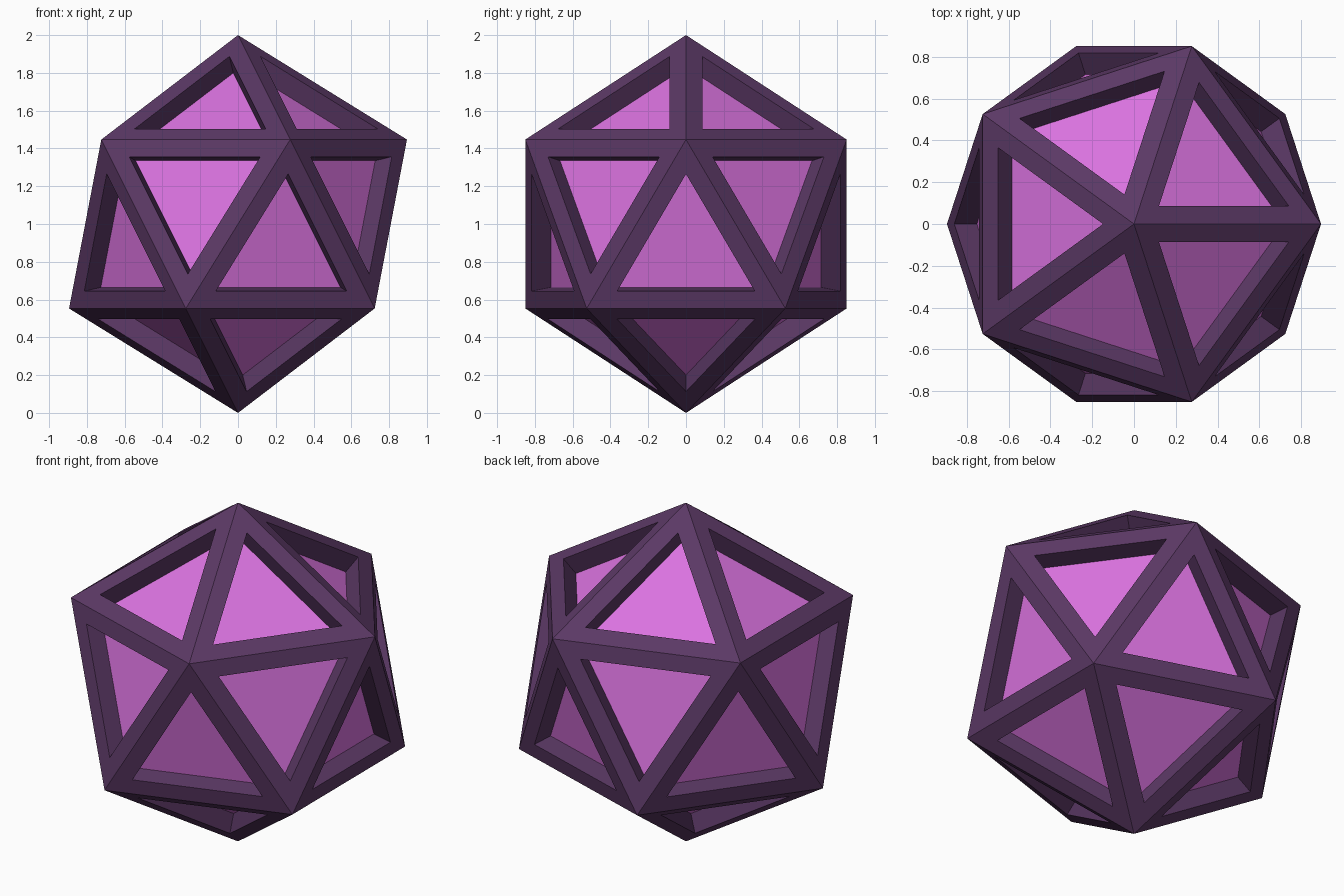
import bpy, bmesh
from mathutils import Matrix

if "Cube" in bpy.data.objects:
    bpy.data.objects.remove(bpy.data.objects["Cube"])

RADIUS = 1.0      # icosahedron corner radius
BORDER = 0.093    # frame width on each face
DEPTH = 0.11      # how far the panels sit below the frame
INRADIUS = 0.79465  # centre-to-face distance for radius 1


def finish(bm, name, colour):
    mesh = bpy.data.meshes.new(name)
    bm.to_mesh(mesh)
    bm.free()
    mat = bpy.data.materials.new(name + "_colour")
    mat.diffuse_color = (*colour, 1)
    mat.use_nodes = True
    mat.node_tree.nodes["Principled BSDF"].inputs["Base Color"].default_value = mat.diffuse_color
    mesh.materials.append(mat)
    obj = bpy.data.objects.new(name, mesh)
    bpy.context.collection.objects.link(obj)
    return obj


def icosahedron(radius):
    bm = bmesh.new()
    bmesh.ops.create_icosphere(bm, subdivisions=1, radius=radius,
                               matrix=Matrix.Translation((0, 0, RADIUS)))
    bm.normal_update()
    return bm


# Outer frame: border on every face with straight recess walls
bm = icosahedron(RADIUS)
panels = bm.faces[:]
bmesh.ops.inset_region  # recess is made per face below
bmesh.ops.inset_individual(bm, faces=panels, thickness=BORDER, use_even_offset=True)
bm.normal_update()
for face in panels:
    normal = face.normal.copy()
    ring = face.verts[:]
    inner = [bm.verts.new(v.co - normal * DEPTH) for v in ring]
    for i in range(3):
        j = (i + 1) % 3
        bm.faces.new((ring[i], ring[j], inner[j], inner[i]))
bmesh.ops.delete(bm, geom=panels, context='FACES_ONLY')
finish(bm, "lattice_frame", (0.105, 0.04, 0.13))

# Inner core: its faces are the recessed panels
finish(icosahedron(RADIUS * (INRADIUS - DEPTH) / INRADIUS), "inner_core", (0.70, 0.17, 0.74))
